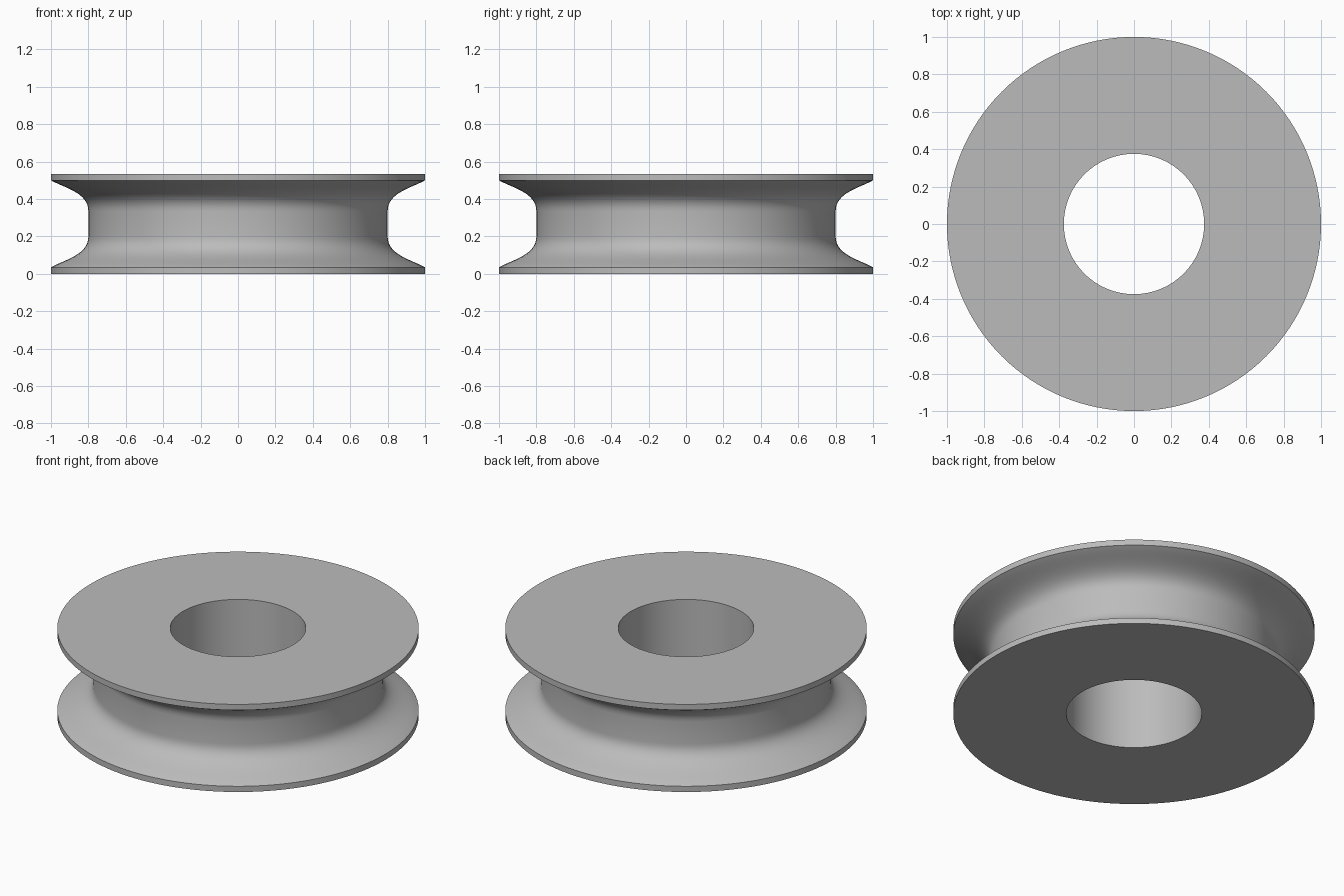
import bpy, bmesh, math
from mathutils import Vector
from mathutils.geometry import interpolate_bezier

cube = bpy.data.objects.get("Cube")
if cube:
    bpy.data.objects.remove(cube)

HEIGHT, BORE, RIM, WAIST, LIP = 0.535, 0.375, 1.0, 0.8, 0.035
SEGMENTS = 128

grey = bpy.data.materials.new("plain_grey")
grey.use_nodes = True
colour = (0.5, 0.5, 0.5, 1)
grey.diffuse_color = colour
grey.node_tree.nodes["Principled BSDF"].inputs["Base Color"].default_value = colour

# Lower half of the profile: bore, flat face, lip, then flare into the waist
flare = interpolate_bezier(Vector((RIM, 0, LIP)), Vector((0.93, 0, 0.075)),
                           Vector((WAIST, 0, 0.10)), Vector((WAIST, 0, 0.20)), 16)
lower = [Vector((BORE, 0, 0)), Vector((RIM, 0, 0))] + list(flare)
upper = [Vector((p.x, 0, HEIGHT - p.z)) for p in reversed(lower)]

# Spin the closed profile about the vertical axis
bm = bmesh.new()
verts = [bm.verts.new(p) for p in lower + upper]
edges = [bm.edges.new((v, verts[(i + 1) % len(verts)])) for i, v in enumerate(verts)]
bmesh.ops.spin(bm, geom=verts + edges, cent=(0, 0, 0), axis=(0, 0, 1),
               angle=math.tau, steps=SEGMENTS, use_merge=True)
bmesh.ops.remove_doubles(bm, verts=bm.verts, dist=1e-5)
bmesh.ops.recalc_face_normals(bm, faces=bm.faces)
mesh = bpy.data.meshes.new("grooved_wheel")
bm.to_mesh(mesh)
bm.free()

wheel = bpy.data.objects.new("grooved_wheel", mesh)
mesh.materials.append(grey)
bpy.context.collection.objects.link(wheel)
bpy.context.view_layer.objects.active = wheel
wheel.select_set(True)
bpy.ops.object.shade_smooth_by_angle(angle=math.radians(30))
